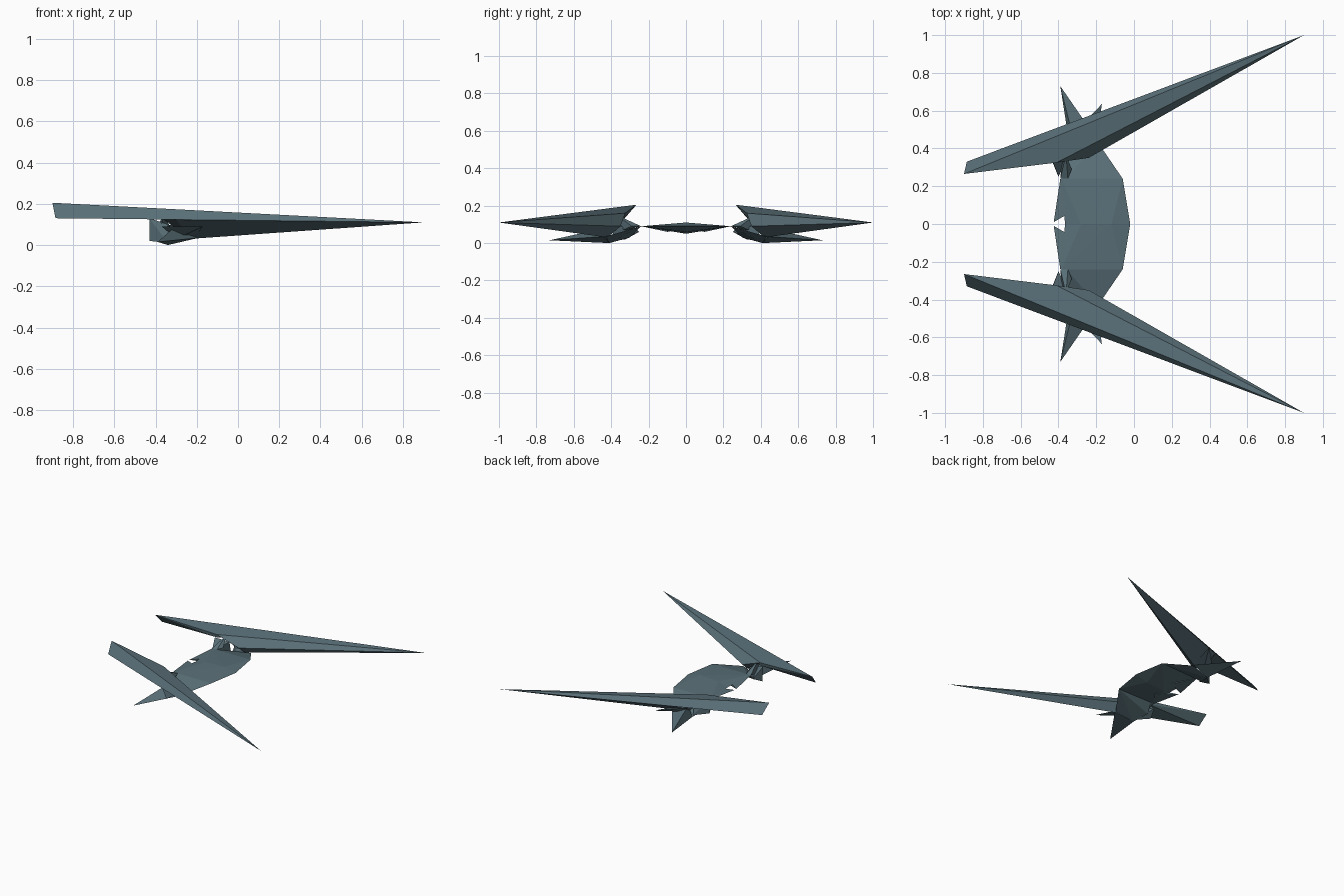
import bpy, bmesh

# single hull colour
hull_grey = bpy.data.materials.new("slate_blue_grey")
hull_grey.diffuse_color = (0.10, 0.16, 0.185, 1)


def solid(name, points):
    """Flat-faced part: hull of a few corner points, plus its mirror across y = 0."""
    for label, side in (("left", 1), ("right", -1)):
        bm = bmesh.new()
        for x, y, z in points:
            bm.verts.new((x, y * side, z))
        res = bmesh.ops.convex_hull(bm, input=bm.verts)
        loose = [v for v in bm.verts if not v.link_faces]
        bmesh.ops.delete(bm, geom=loose, context='VERTS')
        bmesh.ops.recalc_face_normals(bm, faces=bm.faces)
        me = bpy.data.meshes.new(f"{name}_{label}")
        bm.to_mesh(me)
        bm.free()
        me.materials.append(hull_grey)
        bpy.context.collection.objects.link(bpy.data.objects.new(me.name, me))


TIP = (0.90, 1.0, 0.11)        # long wing point
ROOT = (-0.41, 0.325, 0.16)    # inner wing corner
KEEL = (-0.23, 0.42, 0.03)     # underside ridge

# long wing blade with its blunt short end
solid("wing_blade", [(-0.90, 0.265, 0.205), (-0.885, 0.33, 0.13), ROOT,
                     (-0.41, 0.33, 0.135), TIP])
# deeper underside of the long end of the wing
solid("wing_keel", [ROOT, (-0.24, 0.35, 0.09), KEEL, (-0.30, 0.548, 0.123), TIP])
# pod beneath the wing root, joined to the body edge
solid("wing_pod", [(-0.06, 0.24, 0.09), (-0.36, 0.24, 0.09), (-0.38, 0.30, 0.03),
                   (-0.19, 0.43, 0.035), (-0.34, 0.41, 0.0)])
# long outward spike
solid("long_spike", [(-0.39, 0.73, 0.015), (-0.34, 0.41, 0.0),
                     (-0.19, 0.44, 0.035), (-0.31, 0.41, 0.085)])
# short outward spike
solid("short_spike", [(-0.17, 0.635, 0.09), (-0.37, 0.43, 0.09),
                      (-0.30, 0.41, 0.03), (-0.20, 0.43, 0.05)])
# upright plate under the inner wing corner
solid("root_plate", [(-0.43, 0.33, 0.13), (-0.43, 0.325, 0.02),
                     (-0.40, 0.25, 0.06), (-0.34, 0.38, 0.10), (-0.34, 0.40, 0.01)])
# strut linking body and wing
solid("wing_strut", [(-0.39, 0.24, 0.09), (-0.35, 0.24, 0.09), (-0.33, 0.29, 0.09),
                     (-0.36, 0.37, 0.15), (-0.38, 0.36, 0.06)])
# thin central body, one half per side
solid("body_half", [(-0.02, 0, 0.09), (-0.06, 0.24, 0.09), (-0.385, 0.24, 0.09),
                    (-0.365, 0.0, 0.085), (-0.12, 0, 0.11), (-0.28, 0, 0.105),
                    (-0.12, 0, 0.06), (-0.28, 0, 0.05)])
# prongs either side of the notch
solid("body_prong", [(-0.425, 0.01, 0.08), (-0.39, 0.24, 0.09), (-0.27, 0.10, 0.10),
                     (-0.27, 0.10, 0.06), (-0.365, 0.045, 0.07)])
